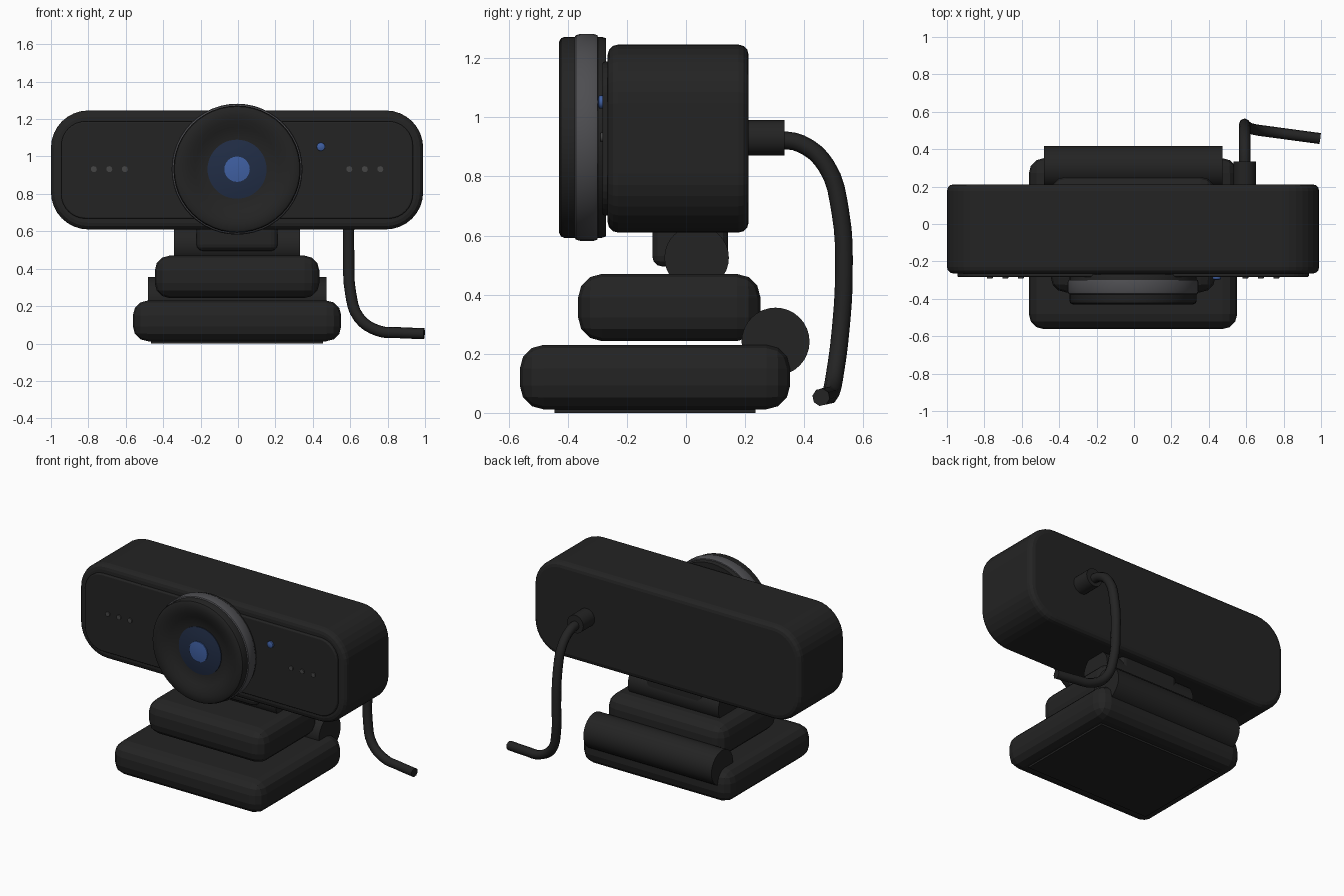
import bpy, bmesh, math
from mathutils import Vector, Matrix

cube = bpy.data.objects.get("Cube")
if cube:
    bpy.data.objects.remove(cube, do_unlink=True)

CX, CZ = -0.005, 0.932   # lens axis


def material(name, rgb):
    m = bpy.data.materials.new(name)
    m.use_nodes = True
    m.diffuse_color = (*rgb, 1)
    m.node_tree.nodes["Principled BSDF"].inputs["Base Color"].default_value = (*rgb, 1)
    return m


black = material("matte black", (0.017, 0.017, 0.017))
gray = material("metal gray", (0.075, 0.075, 0.082))
dot_gray = material("dot gray", (0.06, 0.06, 0.06))
navy = material("glass navy", (0.015, 0.026, 0.06))
blue = material("bright blue", (0.05, 0.115, 0.36))


def finish(name, bm, mat, smooth=False):
    bmesh.ops.recalc_face_normals(bm, faces=bm.faces)
    mesh = bpy.data.meshes.new(name)
    bm.to_mesh(mesh)
    bm.free()
    mesh.materials.append(mat)
    ob = bpy.data.objects.new(name, mesh)
    bpy.context.collection.objects.link(ob)
    if smooth:
        bpy.ops.object.select_all(action='DESELECT')
        ob.select_set(True)
        bpy.context.view_layer.objects.active = ob
        bpy.ops.object.shade_smooth_by_angle(angle=math.radians(35))
    return ob


def box(name, lo, hi, bevel=0.0, segments=3):
    """Box between two corners with rounded edges."""
    lo, hi = Vector(lo), Vector(hi)
    bm = bmesh.new()
    bmesh.ops.create_cube(bm, size=1)
    bmesh.ops.scale(bm, vec=hi - lo, verts=bm.verts)
    bmesh.ops.translate(bm, vec=(lo + hi) / 2, verts=bm.verts)
    if bevel:
        bmesh.ops.bevel(bm, geom=bm.edges[:], offset=bevel, segments=segments,
                        profile=0.5, affect='EDGES')
    return finish(name, bm, black)


def pill(name, half_w, half_h, radius, y0, y1, bevel):
    """Rounded rectangle in x and z, extruded along y, with softened rims."""
    bm = bmesh.new()
    verts = []
    for i, (sx, sz) in enumerate([(1, 1), (-1, 1), (-1, -1), (1, -1)]):
        for k in range(9):
            a = math.pi / 2 * (i + k / 8)
            verts.append(bm.verts.new((CX + sx * (half_w - radius) + radius * math.cos(a), y0,
                                       CZ - 0.004 + sz * (half_h - radius) + radius * math.sin(a))))
    face = bm.faces.new(verts)
    ext = bmesh.ops.extrude_face_region(bm, geom=[face], use_keep_orig=True)
    bmesh.ops.translate(bm, vec=(0, y1 - y0, 0),
                        verts=[v for v in ext["geom"] if isinstance(v, bmesh.types.BMVert)])
    rims = [e for e in bm.edges if abs(e.verts[0].co.y - e.verts[1].co.y) < 1e-5]
    bmesh.ops.bevel(bm, geom=rims, offset=bevel, segments=3, profile=0.5, affect='EDGES')
    return finish(name, bm, black)


def lathe(name, profile, mat, x=CX, z=CZ, steps=48):
    """Turn (radius, y) points around an axis along y."""
    bm = bmesh.new()
    verts = [bm.verts.new((r, y, 0)) for r, y in profile]
    edges = [bm.edges.new(p) for p in zip(verts, verts[1:])]
    bmesh.ops.spin(bm, geom=verts + edges, cent=(0, 0, 0), axis=(0, 1, 0),
                   angle=math.tau, steps=steps)
    bmesh.ops.remove_doubles(bm, verts=bm.verts, dist=1e-4)
    bmesh.ops.translate(bm, vec=(x, 0, z), verts=bm.verts)
    return finish(name, bm, mat, True)


def hinge(name, x0, x1, y, z, radius):
    """Cylinder along x."""
    bm = bmesh.new()
    bmesh.ops.create_cone(bm, cap_ends=True, segments=32, radius1=radius, radius2=radius,
                          depth=x1 - x0,
                          matrix=Matrix.Translation(((x0 + x1) / 2, y, z))
                          @ Matrix.Rotation(math.pi / 2, 4, 'Y'))
    return finish(name, bm, black, True)


# Camera body and raised front panel
pill("camera_body", 0.995, 0.318, 0.2, -0.265, 0.212, 0.035)
pill("front_panel", 0.94, 0.26, 0.13, -0.283, -0.25, 0.008)

# Lens barrel, metal ring and glass
lathe("lens_barrel", [(0, -0.27), (0.335, -0.27), (0.34, -0.285), (0.34, -0.412),
                      (0.335, -0.423), (0.322, -0.43), (0.29, -0.43), (0.26, -0.425),
                      (0.225, -0.41), (0.19, -0.398), (0.15, -0.392), (0, -0.392)], black)
lathe("lens_ring", [(0.335, -0.297), (0.346, -0.3), (0.35, -0.312), (0.35, -0.358),
                    (0.346, -0.372), (0.335, -0.38)], gray)
lathe("lens_glass", [(0.158, -0.385), (0.158, -0.398), (0.11, -0.407), (0.06, -0.411),
                     (0, -0.412)], navy)
lathe("lens_pupil", [(0.068, -0.405), (0.068, -0.417), (0.04, -0.42), (0, -0.421)], blue, steps=24)

# Microphone dots and status light
for side, label in ((1, "left"), (-1, "right")):
    for i in range(3):
        lathe(f"{label}_microphone_dot_{i + 1}",
              [(0.016, -0.28), (0.016, -0.29), (0, -0.291)], dot_gray,
              CX + side * (0.6 + i * 0.083), CZ, 12)
lathe("status_light", [(0.023, -0.28), (0.022, -0.294), (0.012, -0.298), (0, -0.299)],
      blue, 0.443, 1.052, 16)

# Neck and folding stand
box("neck_block", (-0.222, -0.114, 0.495), (0.212, 0.142, 0.7), 0.035)
hinge("neck_hinge", -0.342, 0.332, 0.036, 0.525, 0.109)
box("upper_clamp", (-0.445, -0.365, 0.243), (0.435, 0.252, 0.47), 0.08)
hinge("clamp_hinge", -0.482, 0.472, 0.303, 0.241, 0.115)
box("lower_base", (-0.562, -0.562, 0.012), (0.552, 0.352, 0.23), 0.08)
box("base_pad", (-0.465, -0.445, 0), (0.455, 0.235, 0.04))

# Cable socket and cable
lathe("cable_socket", [(0, 0.2), (0.06, 0.2), (0.06, 0.333), (0, 0.333)], black, 0.592, 0.93, 24)
path = [(0.592, 0.3, 0.925), (0.592, 0.39, 0.91), (0.592, 0.475, 0.835), (0.592, 0.522, 0.68),
        (0.592, 0.534, 0.47), (0.602, 0.522, 0.27), (0.645, 0.505, 0.14), (0.75, 0.49, 0.068),
        (0.86, 0.475, 0.058), (0.995, 0.457, 0.053)]
curve = bpy.data.curves.new("cable", 'CURVE')
curve.dimensions = '3D'
curve.bevel_depth = 0.03
curve.bevel_resolution = 2
curve.use_fill_caps = True
curve.resolution_u = 4
spline = curve.splines.new('BEZIER')
spline.bezier_points.add(len(path) - 1)
for point, co in zip(spline.bezier_points, path):
    point.co = co
    point.handle_left_type = point.handle_right_type = 'AUTO'
curve.materials.append(black)
bpy.context.collection.objects.link(bpy.data.objects.new("cable", curve))
